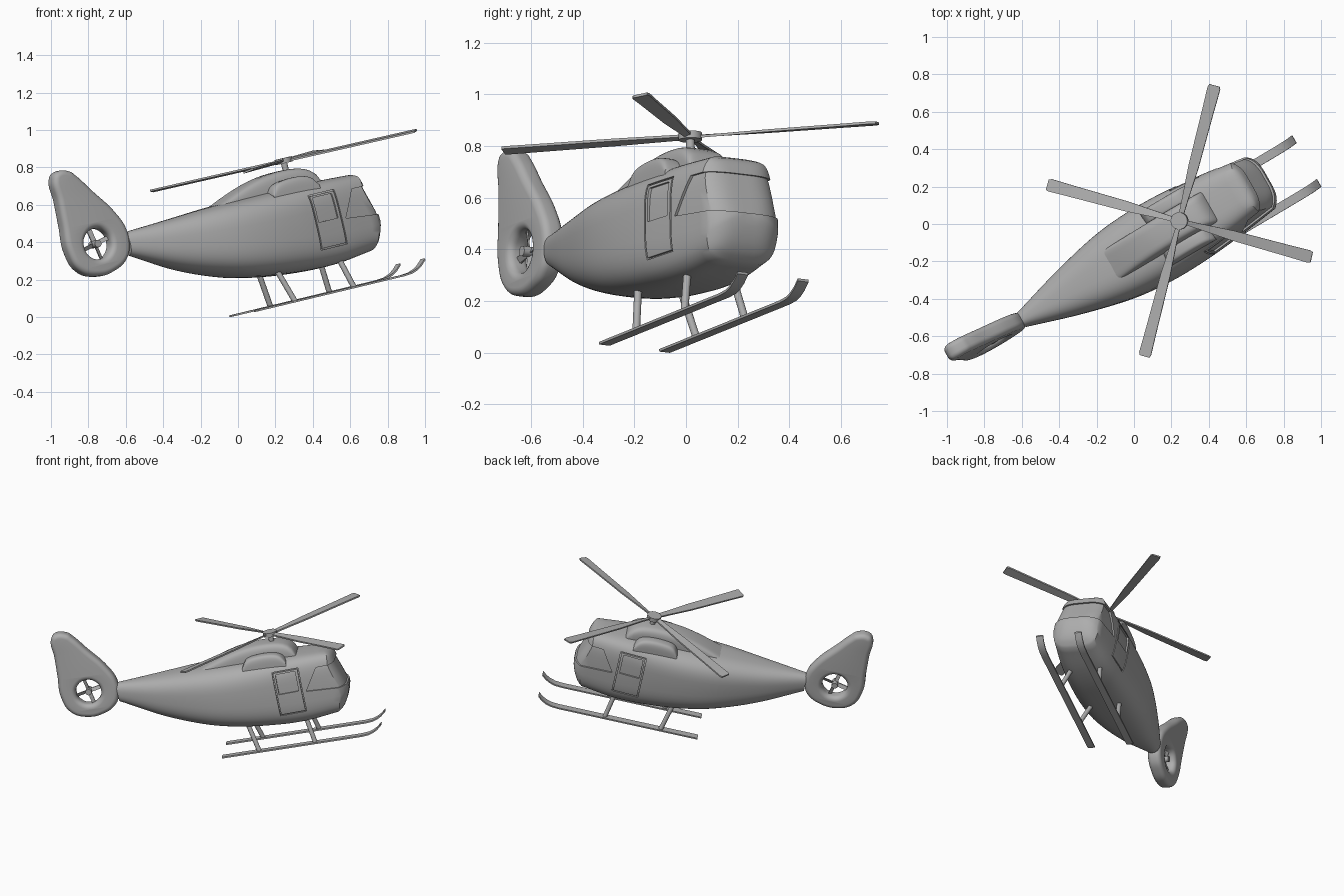
import bpy, bmesh, math
from mathutils import Matrix, Vector

if "Cube" in bpy.data.objects:
    bpy.data.objects.remove(bpy.data.objects["Cube"])

# Flight attitude: nose forward = local x, left = local y, up = local z
F, L, U = Vector((.8425, .4996, .2018)), Vector((-.489, .866, -.102)), Vector((-.226, -.013, .974))
POSE = Matrix((F, L, U)).transposed().to_4x4()
POSE.translation = L * -.19

grey = bpy.data.materials.new("plain_grey")
grey.diffuse_color = (.42, .42, .42, 1)
grey.use_nodes = True
grey.node_tree.nodes["Principled BSDF"].inputs["Base Color"].default_value = grey.diffuse_color


def finish(name, bm, angle=35):
    bmesh.ops.recalc_face_normals(bm, faces=bm.faces)
    me = bpy.data.meshes.new(name)
    bm.to_mesh(me)
    bm.free()
    ob = bpy.data.objects.new(name, me)
    bpy.context.collection.objects.link(ob)
    me.materials.append(grey)
    ob.matrix_world = POSE
    smooth(ob, angle)
    return ob


def smooth(ob, angle=35):
    bpy.ops.object.select_all(action='DESELECT')
    ob.select_set(True)
    bpy.context.view_layer.objects.active = ob
    bpy.ops.object.shade_smooth_by_angle(angle=math.radians(angle))


def table(rows, x):
    """Smooth interpolation of a row by its first value."""
    x = min(max(x, rows[0][0]), rows[-1][0])
    i = next(k for k in range(len(rows) - 1) if x <= rows[k + 1][0])
    a, b = rows[i], rows[i + 1]
    p, q = rows[max(i - 1, 0)], rows[min(i + 2, len(rows) - 1)]
    h = b[0] - a[0]
    t = (x - a[0]) / h
    out = []
    for k in range(1, len(a)):
        m0 = (b[k] - p[k]) / (b[0] - p[0]) * h
        m1 = (q[k] - a[k]) / (q[0] - a[0]) * h
        out.append((2*t**3 - 3*t*t + 1)*a[k] + (t**3 - 2*t*t + t)*m0
                   + (3*t*t - 2*t**3)*b[k] + (t**3 - t*t)*m1)
    return out


def section(low, top, mid, w, n, count=56):
    pts = []
    for i in range(count):
        a = 2 * math.pi * i / count
        c, s = math.cos(a), math.sin(a)
        h = top - mid if s > 0 else mid - low
        pts.append((math.copysign(abs(c) ** (2/n), c) * w,
                    mid + math.copysign(abs(s) ** (2/n), s) * h))
    return pts


def skin(name, rings, angle=35):
    bm = bmesh.new()
    vs = [[bm.verts.new(p) for p in r] for r in rings]
    n = len(vs[0])
    for a, b in zip(vs, vs[1:]):
        for i in range(n):
            bm.faces.new((a[i], a[(i+1) % n], b[(i+1) % n], b[i]))
    bm.faces.new(vs[0])
    bm.faces.new(vs[-1])
    return finish(name, bm, angle)


# Fuselage stations: position, bottom, top, widest level, half width, squareness
HULL = [(-.68, .46, .585, .52, .045, 2.4), (-.4, .322, .598, .47, .13, 2.7),
        (-.12, .226, .612, .43, .195, 3), (.1, .182, .615, .41, .215, 3.2),
        (.35, .158, .615, .40, .208, 3.5), (.6, .158, .612, .39, .186, 4),
        (.8, .18, .605, .38, .158, 4.2)]
# Nose outline: height, forward reach
NOSE = [(.15, .69), (.185, .745), (.22, .785), (.27, .812), (.33, .83), (.36, .83),
        (.53, .775), (.565, .765), (.59, .748), (.61, .70)]


def fuselage(name, d):
    """Fuselage skin, shrunk by d."""
    def point(y, z, v):
        reach = table(NOSE, z)[0] - .045 * (abs(y) / .155) ** 4 - d
        return (.3 + v * (reach - .3), y, z)

    def ring(x):
        lo, hi, mid, w, n = table(HULL, x)
        return section(lo + d, hi - d, mid, w - d, n)
    rings = [[(x, y, z) for y, z in ring(x)] for x in [-.68 + d + i*(.98 - d)/24 for i in range(25)]]
    for i in range(1, 13):
        rings.append([point(y, z, i/12) for y, z in ring(.3 + .5*i/12)])
    for k in (.95, .88, .8, .65, .5, .35, .2, .08):
        rings.append([point(y*k, .38 + (z - .38)*k, 1) for y, z in ring(.8)])
    return skin(name, rings, 40)


def prism(name, poly, y0, y1, hole=None):
    """Side outline (x, z) extruded across y, with an optional matching inner outline."""
    bm = bmesh.new()
    loops = [[[bm.verts.new((x, y, z)) for x, z in o] for y in (y0, y1)] for o in (poly, hole) if o]
    n = len(poly)
    for a, b in loops:
        for i in range(n):
            bm.faces.new((a[i], a[(i+1) % n], b[(i+1) % n], b[i]))
    for side in (0, 1):
        if hole:
            a, b = loops[0][side], loops[1][side]
            for i in range(n):
                bm.faces.new((a[i], a[(i+1) % n], b[(i+1) % n], b[i]))
        else:
            bm.faces.new(loops[0][side])
    return finish(name, bm)


def cut(ob, cutter):
    m = ob.modifiers.new("cut", 'BOOLEAN')
    m.operation, m.solver, m.object = 'DIFFERENCE', 'EXACT', cutter
    bpy.context.view_layer.objects.active = ob
    bpy.ops.object.modifier_apply(modifier=m.name)
    bpy.data.objects.remove(cutter)


def rect(x0, x1, z0, z1, g=0):
    return [(x0+g, z0+g), (x1-g, z0+g), (x1-g, z1-g), (x0+g, z1-g)]


# Fuselage, with windscreen, doors and door windows cut to an inner skin
hull = fuselage("fuselage", 0)
fuselage("glass_and_inner_skin", .011)
cut(hull, prism("screen_cutter", [(.57, .385), (.95, .352), (.95, .527), (.66, .53)], -.4, .4))
for side in (-1, 1):
    y0, y1 = side * .1, side * .4
    door = (.372, .546, .25, .55)
    cut(hull, prism("door_cutter", rect(*door), y0, y1, rect(*door, .007)))
    cut(hull, prism("window_cutter", rect(.392, .522, .397, .532), y0, y1))
smooth(hull)

# Engine cowling and side intakes
def pod(name, rows, y, w, n):
    rings = []
    for i in range(25):
        x = rows[0][0] + (rows[-1][0] - rows[0][0]) * i / 24
        rings.append([(x, y + a, b) for a, b in section(.53, table(rows, x)[0], .57, w, n, 40)])
    return skin(name, rings, 50)


pod("engine_cowling", [(-.1, .61), (0, .648), (.1, .68), (.2, .702), (.32, .711), (.42, .704),
                       (.48, .685), (.52, .65), (.54, .60)], 0, .092, 5)
for side, word in ((-1, "right"), (1, "left")):
    pod(word + "_intake", [(.18, .60), (.21, .642), (.28, .66), (.38, .66), (.44, .64), (.47, .60)],
        side * .12, .047, 4)


def tube(name, a, b, r, seg=16):
    a, b = Vector(a), Vector(b)
    bm = bmesh.new()
    mat = Matrix.Translation((a + b) / 2) @ (b - a).to_track_quat('Z', 'Y').to_matrix().to_4x4()
    bmesh.ops.create_cone(bm, cap_ends=True, segments=seg, radius1=r, radius2=r,
                          depth=(b - a).length, matrix=mat)
    return finish(name, bm)


# Main rotor
HX, HZ = .382, .758
tube("rotor_mast", (HX, 0, .68), (HX, 0, HZ), .017)
tube("rotor_hub", (HX, 0, HZ - .013), (HX, 0, HZ + .015), .046, 32)
for k in range(4):
    bm = bmesh.new()
    rot = Matrix.Translation((HX, 0, HZ)) @ Matrix.Rotation(math.radians(45 + 90*k), 4, 'Z')
    rows = []
    for x, w in ((.03, .012), (.12, .016), (.3, .027), (.6, .031), (.735, .034), (.75, .028)):
        rows.append([rot @ Vector((x, sy * w, sz * .005 + sy * .004))
                     for sy, sz in ((-1, -1), (1, -1), (1, 1), (-1, 1))])
    bm.free()
    skin("rotor_blade_%d" % (k + 1), rows)

# Tail fin with ducted fan opening
FX, FZ, FR = -.868, .56, .083
cu = bpy.data.curves.new("tail_fin", 'CURVE')
cu.dimensions, cu.fill_mode, cu.resolution_u = '2D', 'BOTH', 8
cu.extrude, cu.bevel_depth, cu.bevel_resolution, cu.offset = .016, .03, 4, -.03
outline = [(-1.042, .955), (-1.012, .983), (-.935, .972), (-.9, .94), (-.83, .85), (-.715, .70),
           (-.672, .60), (-.678, .50), (-.715, .44), (-.79, .40), (-.905, .39), (-1.01, .44),
           (-1.055, .55), (-1.05, .70), (-1.045, .83)]
hole = [(FX + FR*math.cos(i*math.pi/4), FZ + FR*math.sin(i*math.pi/4)) for i in range(8)]
for pts in (outline, hole):
    sp = cu.splines.new('BEZIER')
    sp.bezier_points.add(len(pts) - 1)
    sp.use_cyclic_u = True
    for bp, (x, z) in zip(sp.bezier_points, pts):
        bp.co = (x, z, 0)
        bp.handle_left_type = bp.handle_right_type = 'AUTO'
tmp = bpy.data.objects.new("tail_curve", cu)
bpy.context.collection.objects.link(tmp)
bpy.context.view_layer.update()
bm = bmesh.new()
bm.from_mesh(tmp.evaluated_get(bpy.context.evaluated_depsgraph_get()).to_mesh())
bpy.data.objects.remove(tmp)
bmesh.ops.remove_doubles(bm, verts=bm.verts, dist=.0005)
bm.transform(Matrix.Rotation(math.pi/2, 4, 'X'))
finish("tail_fin", bm, 50)

# Tail fan
tube("fan_hub", (FX, -.035, FZ), (FX, .035, FZ), .02, 20)
for k in range(4):
    a = math.radians(12 + 90*k)
    c, s = math.cos(a), math.sin(a)
    rows = [[(FX + c*r - s*e*.011, e*.006 + f*.004, FZ + s*r + c*e*.011)
             for e, f in ((-1, -1), (1, -1), (1, 1), (-1, 1))] for r in (.01, .095)]
    skin("fan_blade_%d" % (k + 1), rows)

# Landing skids and struts
for side, word in ((-1, "right"), (1, "left")):
    path = [(-.07, .015), (.86, .015), (.91, .019), (.945, .03), (.975, .047), (1.005, .073)]
    skin(word + "_skid", [[(x, side*.135 + sy*.024, z + sz*.005)
                           for sy, sz in ((-1, -1), (1, -1), (1, 1), (-1, 1))] for x, z in path])
    for word2, x0, x1 in (("rear", .178, .118), ("front", .552, .505)):
        tube("%s_%s_strut" % (word, word2), (x0, side*.135, .014), (x1, side*.085, .26), .015)
